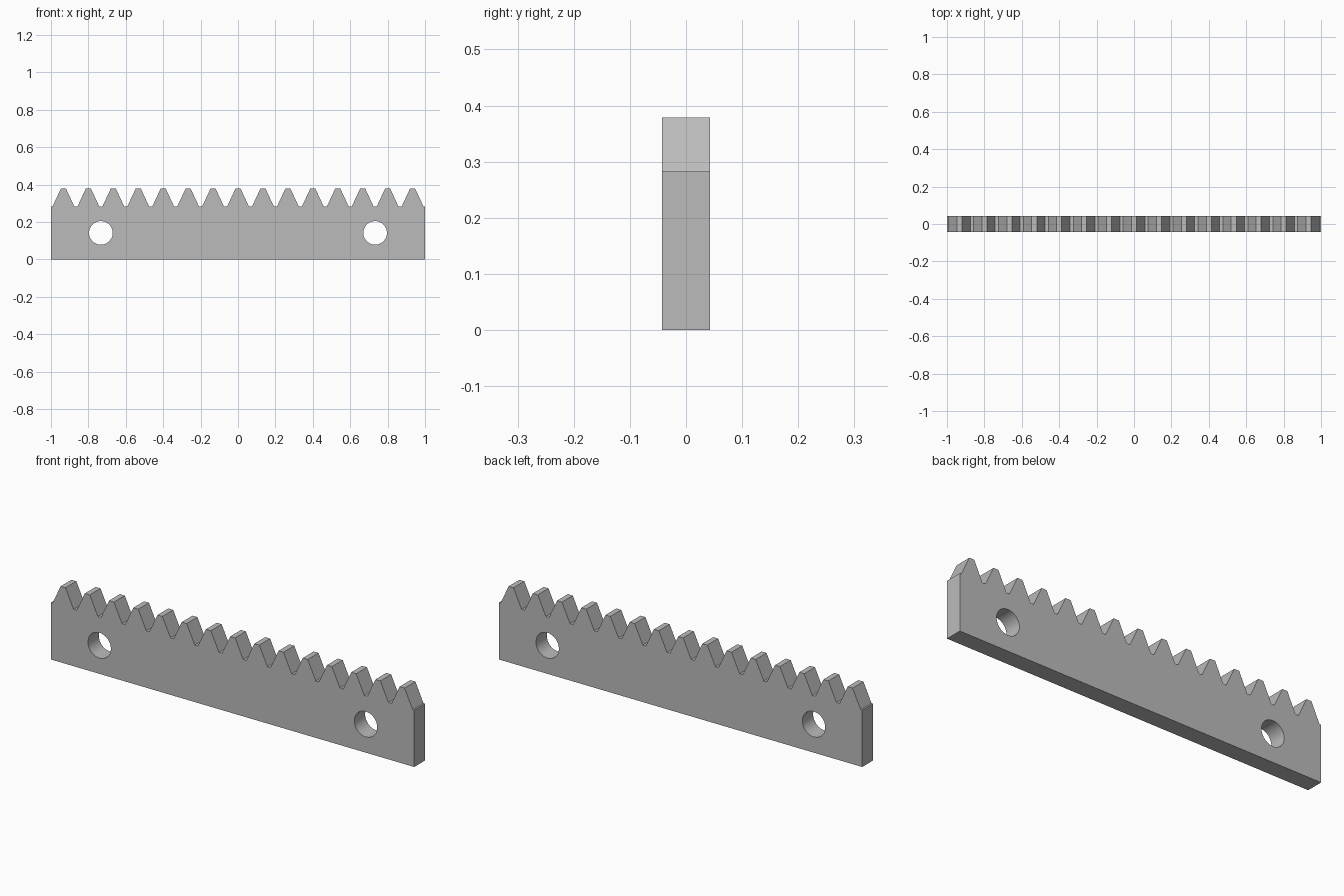
import bpy
import bmesh
from math import radians, tan, pi

if "Cube" in bpy.data.objects:
    bpy.data.objects.remove(bpy.data.objects["Cube"])

# Gear proportions, all derived from the tooth count
TEETH = 15
LENGTH = 2.0
PITCH = LENGTH / TEETH
MODULE = PITCH / pi
ROOT_Z = 0.283
TIP_Z = ROOT_Z + 2.25 * MODULE
DEPTH = 2 * MODULE
SLOPE = tan(radians(25))
TIP_HALF = PITCH / 4 - MODULE * SLOPE
ROOT_HALF = PITCH / 4 + 1.25 * MODULE * SLOPE
HOLE_X = 5.5 * PITCH
HOLE_Z = ROOT_Z / 2
HOLE_RADIUS = 0.063

steel = bpy.data.materials.new("grey steel")
steel.use_nodes = True
colour = (0.5, 0.5, 0.5, 1)
steel.diffuse_color = colour
steel.node_tree.nodes["Principled BSDF"].inputs["Base Color"].default_value = colour


def rack_outline():
    """Side profile: flat base with a row of straight-sided teeth."""
    half = LENGTH / 2
    points = [(half, 0), (-half, 0), (-half, ROOT_Z)]
    for i in range(TEETH):
        x = -half + (i + 0.5) * PITCH
        points += [(x - ROOT_HALF, ROOT_Z), (x - TIP_HALF, TIP_Z),
                   (x + TIP_HALF, TIP_Z), (x + ROOT_HALF, ROOT_Z)]
    return points + [(half, ROOT_Z)]


# Toothed bar, extruded from its profile
bm = bmesh.new()
face = bm.faces.new([bm.verts.new((x, -DEPTH / 2, z)) for x, z in rack_outline()])
extruded = bmesh.ops.extrude_face_region(bm, geom=[face])
new_verts = [g for g in extruded["geom"] if isinstance(g, bmesh.types.BMVert)]
bmesh.ops.translate(bm, verts=new_verts, vec=(0, DEPTH, 0))
bmesh.ops.recalc_face_normals(bm, faces=bm.faces)
mesh = bpy.data.meshes.new("gear_rack")
bm.to_mesh(mesh)
bm.free()
mesh.materials.append(steel)
rack = bpy.data.objects.new("gear_rack", mesh)
bpy.context.collection.objects.link(rack)

# Mounting holes, cut through both ends
for side in (-1, 1):
    bpy.ops.mesh.primitive_cylinder_add(
        vertices=48, radius=HOLE_RADIUS, depth=DEPTH * 3,
        location=(side * HOLE_X, 0, HOLE_Z), rotation=(pi / 2, 0, 0))
    cutter = bpy.context.object
    cutter.name = "hole_cutter"
    cutter.hide_render = True
    cutter.data.materials.append(steel)
    cut = rack.modifiers.new("mounting hole", "BOOLEAN")
    cut.operation = "DIFFERENCE"
    cut.solver = "EXACT"
    cut.object = cutter
    bpy.context.view_layer.objects.active = rack
    bpy.ops.object.modifier_apply(modifier=cut.name)
    bpy.data.objects.remove(cutter)

# Smooth hole walls, crisp tooth edges
bpy.ops.object.select_all(action="DESELECT")
rack.select_set(True)
bpy.context.view_layer.objects.active = rack
bpy.ops.object.shade_smooth_by_angle(angle=radians(30))
